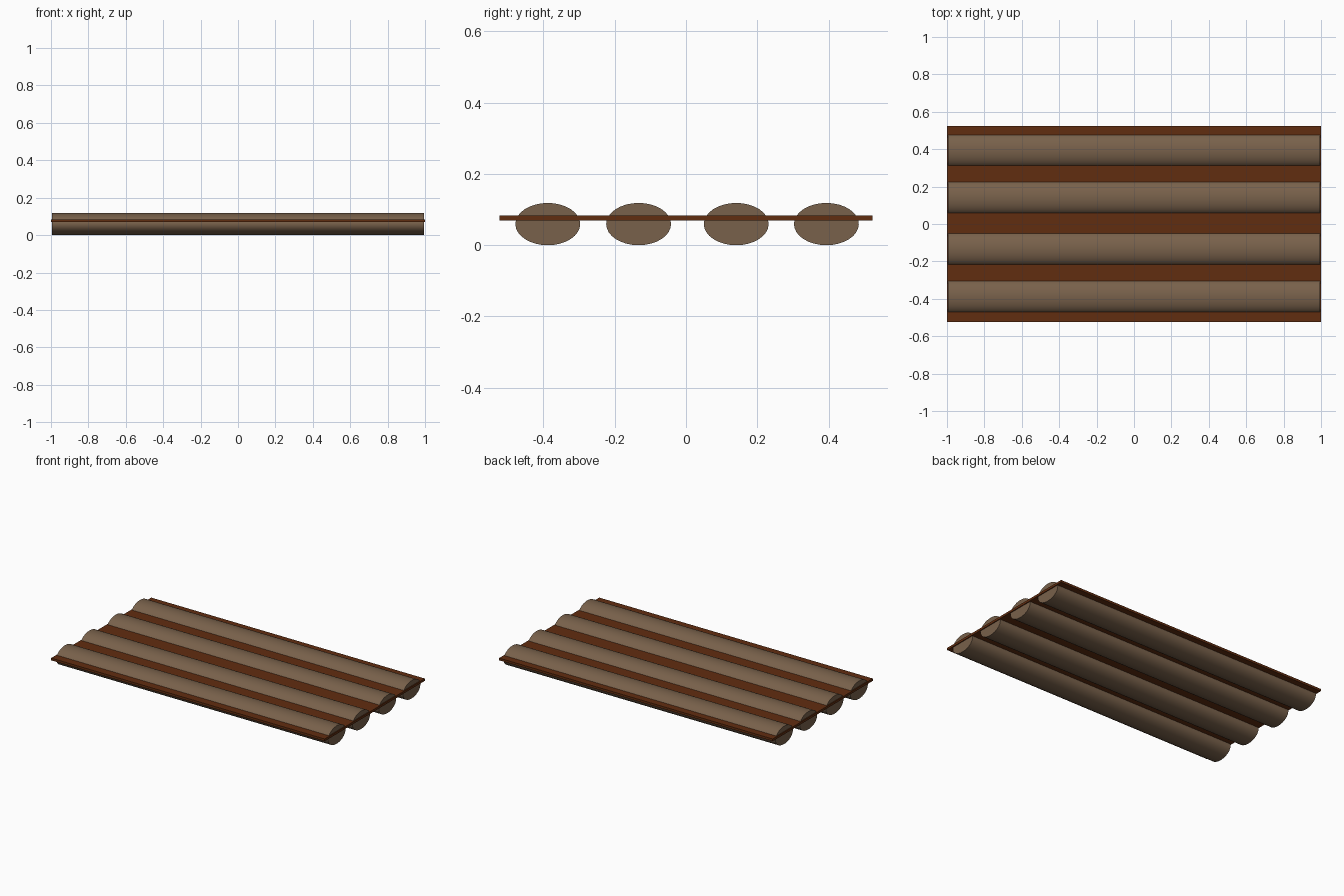
import bpy
import math

if "Cube" in bpy.data.objects:
    bpy.data.objects.remove(bpy.data.objects["Cube"])


def material(name, rgb):
    m = bpy.data.materials.new(name)
    m.diffuse_color = (*rgb, 1)
    m.use_nodes = True
    m.node_tree.nodes["Principled BSDF"].inputs["Base Color"].default_value = m.diffuse_color
    return m


bark = material("log_brown", (0.19, 0.12, 0.07))
wood = material("plank_brown", (0.12, 0.026, 0.005))

# Thin plank running through the logs
bpy.ops.mesh.primitive_cube_add(size=1, location=(0, 0, 0.0765))
plank = bpy.context.object
plank.name = "plank"
plank.scale = (2.0, 1.046, 0.015)
bpy.ops.object.transform_apply(location=False, rotation=False, scale=True)
plank.data.materials.append(wood)

# Four flattened logs lying along x
for i, y in enumerate((-0.388, -0.133, 0.141, 0.394)):
    bpy.ops.mesh.primitive_cylinder_add(vertices=32, radius=1, depth=2,
                                        location=(0, y, 0.0593),
                                        rotation=(0, math.pi / 2, 0))
    log = bpy.context.object
    log.name = f"log_{i + 1}"
    log.scale = (0.0593, 0.091, 0.994)
    bpy.ops.object.transform_apply(location=False, rotation=True, scale=True)
    bpy.ops.object.shade_smooth_by_angle(angle=math.radians(40))
    log.data.materials.append(bark)
